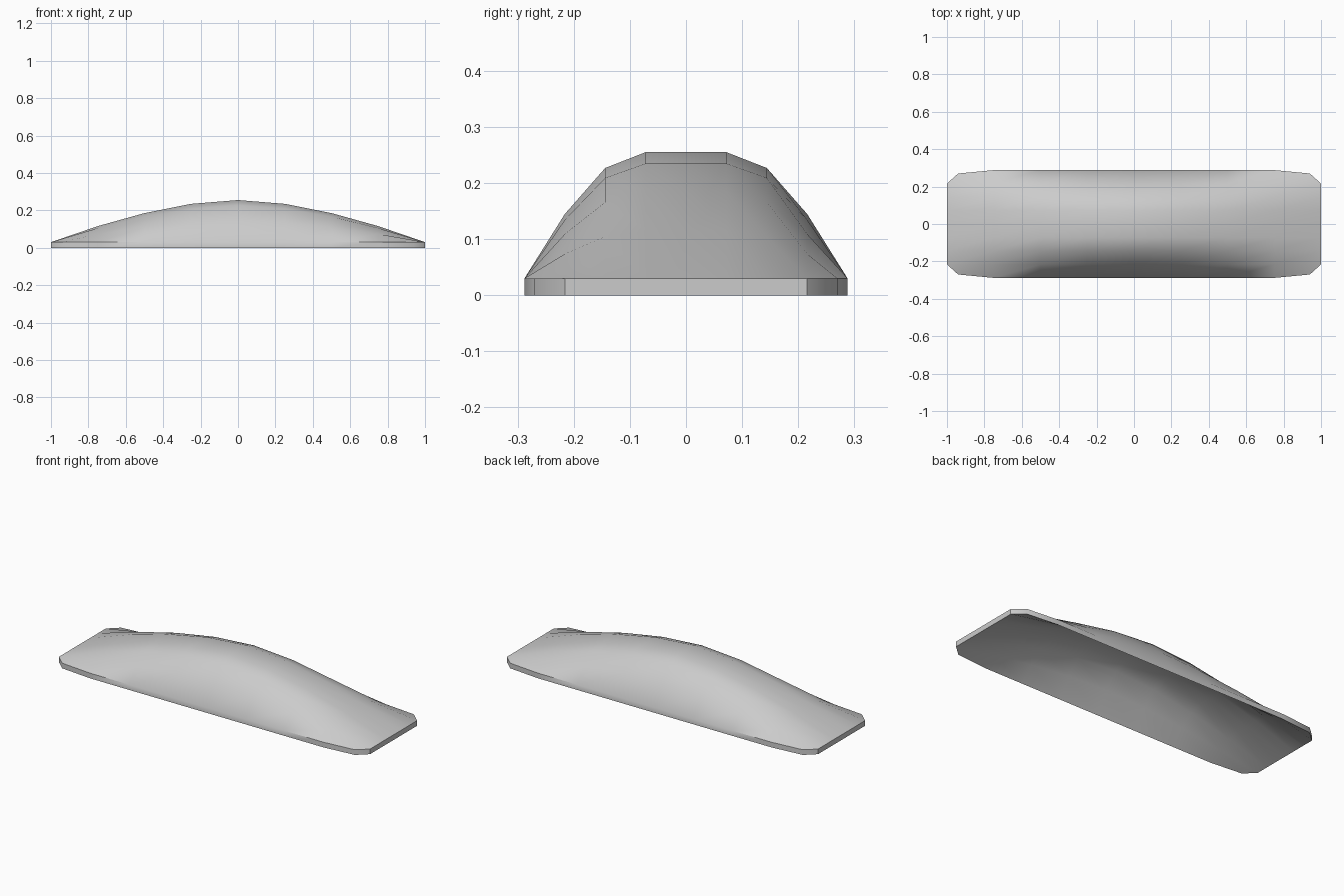
import bpy, bmesh, math

if "Cube" in bpy.data.objects:
    bpy.data.objects.remove(bpy.data.objects["Cube"])

# Half profiles: position and relative rise, from centre to edge
XS = [(0, 1), (.25, .91), (.5, .69), (.75, .38), (1, 0)]
YS = [(0, 1), (.072, 1), (.144, .875), (.216, .51), (.288, 0)]
RIM, RISE = .03, .225


def mirrored(half):
    return [(-p, f) for p, f in reversed(half[1:])] + half


# Arched upper skin, with the four corners pulled in
bm = bmesh.new()
grid = []
for x, fx in mirrored(XS):
    row = []
    for y, fy in mirrored(YS):
        px, py = x, y
        if abs(x) == 1 and abs(y) == .288:
            px, py = math.copysign(.94, x), math.copysign(.27, y)
        row.append(bm.verts.new((px, py, RIM + RISE * fx * fy)))
    grid.append(row)
skin = []
for a, b in zip(grid, grid[1:]):
    for i in range(len(a) - 1):
        skin.append(bm.faces.new((a[i], b[i], b[i + 1], a[i + 1])))

# Matching hollow underside, one rim height lower, joined by the rim
border = [e for e in bm.edges if e.is_boundary]
lower = bmesh.ops.duplicate(bm, geom=skin + list(bm.edges) + list(bm.verts))
for v in lower["geom"]:
    if isinstance(v, bmesh.types.BMVert):
        v.co.z -= RIM
bmesh.ops.bridge_loops(bm, edges=[e for e in bm.edges if e.is_boundary])
bmesh.ops.recalc_face_normals(bm, faces=bm.faces)

mesh = bpy.data.meshes.new("arched_cover")
bm.to_mesh(mesh)
bm.free()
cover = bpy.data.objects.new("arched_cover", mesh)
bpy.context.collection.objects.link(cover)
bpy.context.view_layer.objects.active = cover
cover.select_set(True)
bpy.ops.object.shade_smooth_by_angle(angle=math.radians(45))
